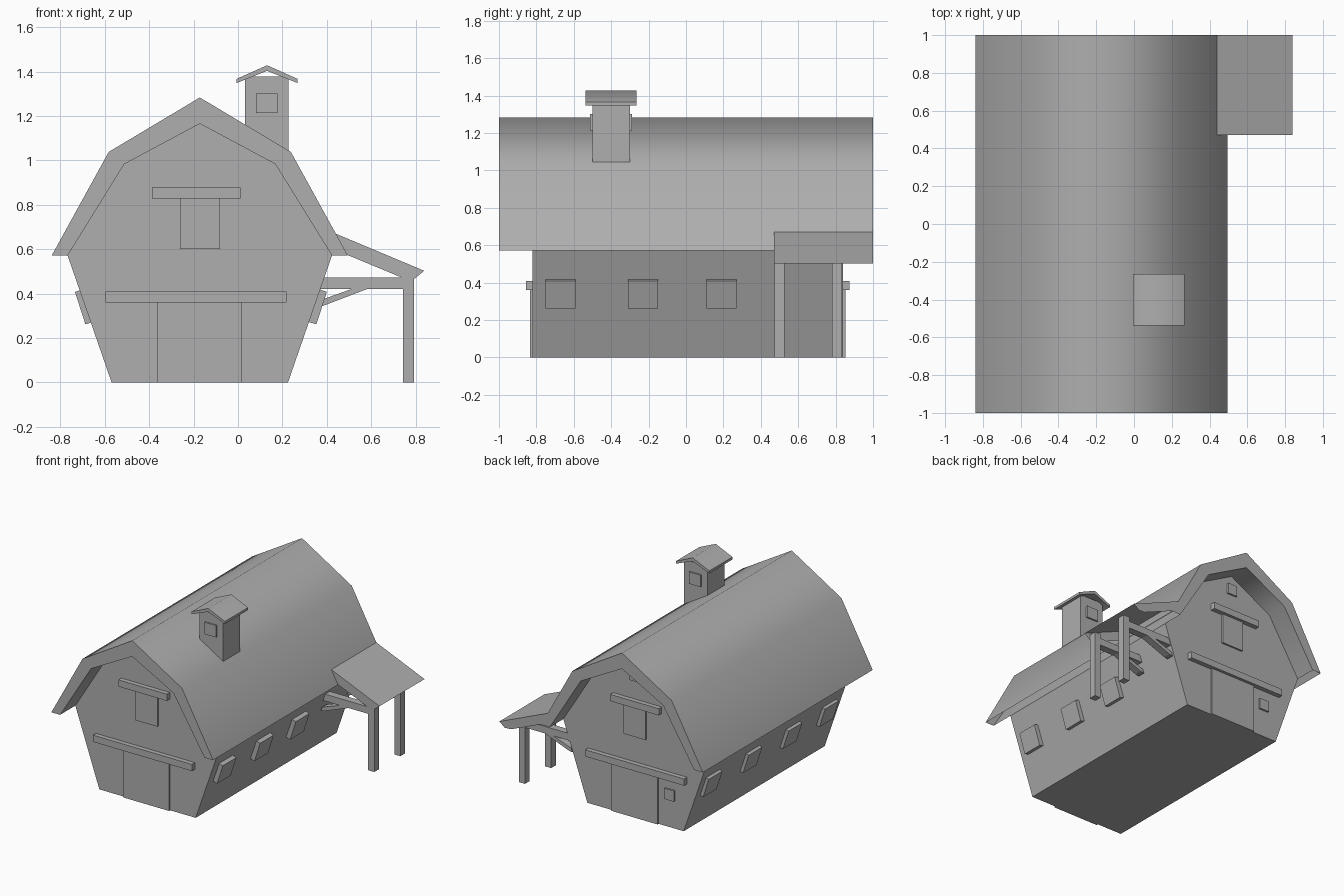
import bpy
import bmesh

if "Cube" in bpy.data.objects:
    bpy.data.objects.remove(bpy.data.objects["Cube"], do_unlink=True)

GREY = (0.425, 0.425, 0.425, 1.0)
grey = bpy.data.materials.new("mid_grey")
grey.use_nodes = True
grey.diffuse_color = GREY
grey.node_tree.nodes["Principled BSDF"].inputs["Base Color"].default_value = GREY

CX = -0.172                  # centre line of the barn
FRONT, BACK = -0.82, 0.84    # gable walls


def prism(name, profile, y0, y1, smooth=False, open_edges=()):
    """Extrude an x-z outline from y0 to y1, leaving the listed sides open."""
    bm = bmesh.new()
    near = [bm.verts.new((x, y0, z)) for x, z in profile]
    far = [bm.verts.new((x, y1, z)) for x, z in profile]
    bm.faces.new(near)
    bm.faces.new(far[::-1])
    n = len(profile)
    for i in range(n):
        if i not in open_edges:
            j = (i + 1) % n
            bm.faces.new((near[i], far[i], far[j], near[j]))
    bmesh.ops.recalc_face_normals(bm, faces=bm.faces)
    bm.normal_update()
    for f in bm.faces:       # only the sloping panels are smooth
        f.smooth = smooth and 0.1 < abs(f.normal.z) < 0.95
    mesh = bpy.data.meshes.new(name)
    bm.to_mesh(mesh)
    bm.free()
    mesh.materials.append(grey)
    obj = bpy.data.objects.new(name, mesh)
    bpy.context.collection.objects.link(obj)
    return obj


def box(name, x0, x1, y0, y1, z0, z1):
    return prism(name, [(x0, z0), (x1, z0), (x1, z1), (x0, z1)], y0, y1)


def mirrored(half, cx=CX):
    """Half outline (offset, z) up to the ridge, mirrored to the other side."""
    right = [(cx + w, z) for w, z in half]
    left = [(cx - w, z) for w, z in reversed(half) if w > 0]
    return right + left


# Barn body and gambrel roof, open along the eaves
inner = [(0.595, 0.571), (0.34, 0.983), (0, 1.165)]
outer = [(0.667, 0.571), (0.41, 1.038), (0, 1.283)]
prism("barn_body", mirrored([(0.397, 0)] + inner), FRONT, BACK)
prism("barn_roof", mirrored(outer) + mirrored(inner)[::-1], -1, 1, True, (4, 9))

# Sliding doors and their rails on both gables
for side, wall, out in (("front", FRONT, -1), ("back", BACK, 1)):
    door_y, rail_y = wall + out * 0.013, wall + out * 0.035
    box(side + "_door", -0.362, 0.015, wall, door_y, 0, 0.38)
    box(side + "_door_rail", -0.597, 0.218, wall, rail_y, 0.36, 0.41)
    box(side + "_loft_door", -0.262, -0.082, wall, door_y, 0.602, 0.85)
    box(side + "_loft_rail", -0.388, 0.012, wall, rail_y, 0.828, 0.878)

# Small hatches on the back gable
for name, x, z in (("back_low_hatch", -0.457, 0.245), ("back_high_hatch", CX, 1.055)):
    box(name, x - 0.04, x + 0.04, BACK, BACK + 0.013, z - 0.04, z + 0.04)

# Windows lying on the sloping side walls
pane = [(0.48, 0.275), (0.525, 0.262), (0.572, 0.408), (0.535, 0.42)]
for name, sign, inset, rows in (("left_window", 1, 0, (-0.67, -0.23, 0.19)),
                                ("right_window", -1, 0.01, (-0.67, -0.24, 0.23, 0.7))):
    for y in rows:
        prism(name, [(CX + sign * (w - inset), z) for w, z in pane], y - 0.08, y + 0.08)

# Roof turret with a gabled cap
box("turret", 0.032, 0.228, -0.5, -0.3, 1.03, 1.378)
cap_top = [(0.137, 1.367), (0, 1.428)]
cap_under = [(0.137, 1.348), (0, 1.403)]
prism("turret_cap", mirrored(cap_top, 0.131) + mirrored(cap_under, 0.131)[::-1],
      -0.538, -0.265, True)
box("turret_window", 0.082, 0.178, -0.512, -0.288, 1.214, 1.302)

# Side porch: canopy open underneath, posts, beams and braces
prism("porch_canopy", [(0.44, 0.67), (0.838, 0.503), (0.796, 0.468),
                       (0.743, 0.47), (0.478, 0.58)], 0.47, 1, False, (1, 2, 3))
for y0, y1 in ((0.472, 0.527), (0.78, 0.835)):
    box("porch_post", 0.743, 0.793, y0, y1, 0, 0.505)
    box("porch_beam", 0.36, 0.743, y0, y1, 0.42, 0.472)
    prism("porch_brace", [(0.353, 0.34), (0.383, 0.345), (0.593, 0.425),
                          (0.523, 0.425), (0.363, 0.368)], y0, y1)
